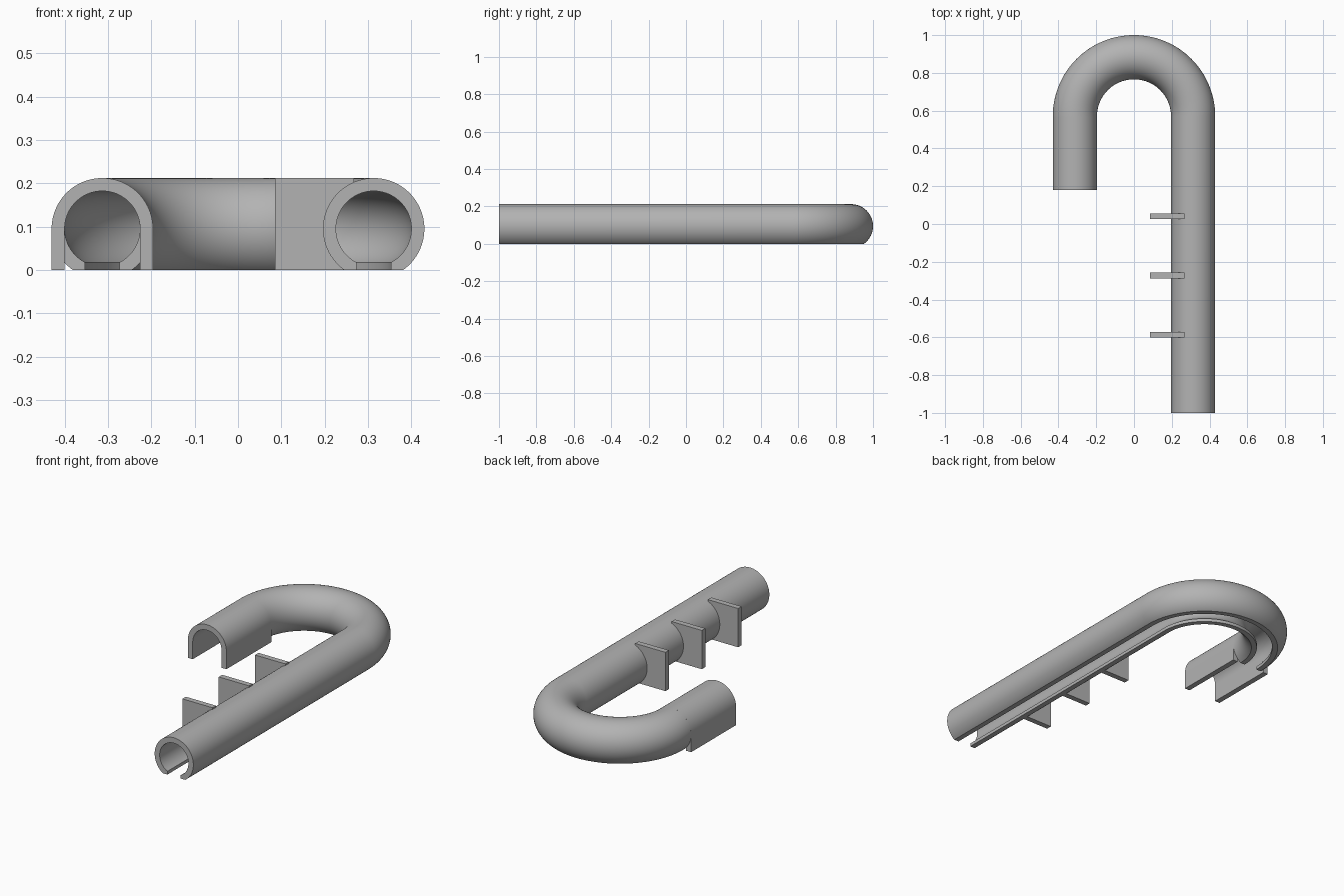
import bpy, bmesh
from math import sin, cos, pi, asin, sqrt
from mathutils import Vector

cube = bpy.data.objects.get("Cube")
if cube:
    bpy.data.objects.remove(cube, do_unlink=True)

R_OUT, R_IN = 0.117, 0.087      # tube radii
AXIS_Z = 0.095                  # height of tube centre line
SLOT = 0.04                     # half width of the bottom slot
BEND = 0.313                    # bend radius, also leg offset from centre
BEND_Y = 0.57                   # where the bend starts

grey = bpy.data.materials.new("plain grey")
grey.use_nodes = True
COLOUR = (0.45, 0.45, 0.45, 1)
grey.diffuse_color = COLOUR
grey.node_tree.nodes["Principled BSDF"].inputs["Base Color"].default_value = COLOUR


def arc(radius, start, end, steps):
    """Points (sideways, height) on a circle around the tube axis."""
    angles = [start + (end - start) * i / steps for i in range(steps + 1)]
    return [(radius * cos(a), AXIS_Z + radius * sin(a)) for a in angles]


def sweep(name, profile, frames):
    """Sweep a closed profile through (origin, sideways direction) frames."""
    bm = bmesh.new()
    rings = [[bm.verts.new(o + side * u + Vector((0, 0, z))) for u, z in profile]
             for o, side in frames]
    n = len(profile)
    for a, b in zip(rings, rings[1:]):
        for i in range(n):
            j = (i + 1) % n
            bm.faces.new((a[i], a[j], b[j], b[i]))
    bm.faces.new(rings[0])
    bm.faces.new(rings[-1][::-1])
    bmesh.ops.recalc_face_normals(bm, faces=bm.faces)
    mesh = bpy.data.meshes.new(name)
    bm.to_mesh(mesh)
    bm.free()
    mesh.materials.append(grey)
    obj = bpy.data.objects.new(name, mesh)
    bpy.context.collection.objects.link(obj)
    bpy.ops.object.select_all(action='DESELECT')
    obj.select_set(True)
    bpy.context.view_layer.objects.active = obj
    bpy.ops.object.shade_smooth_by_angle(angle=pi / 6)
    return obj


def straight(x, y0, y1):
    side = Vector((1, 0, 0))
    return [(Vector((x, y, 0)), side) for y in (y0, y1)]


# Hooked tube: round outside flattened on the ground, round bore, open slot below
flat = asin(AXIS_Z / R_OUT)
slot_angle = asin(sqrt(R_IN ** 2 - SLOT ** 2) / R_IN)
tube_profile = (arc(R_OUT, -flat, pi + flat, 64) + [(-SLOT, 0)]
                + arc(R_IN, pi + slot_angle, -slot_angle, 64) + [(SLOT, 0)])
path = [(Vector((BEND, -1, 0)), Vector((1, 0, 0)))]
for i in range(65):
    a = pi * i / 64
    out = Vector((cos(a), sin(a), 0))
    path.append((Vector((0, BEND_Y, 0)) + out * BEND, out))
sweep("hooked_tube", tube_profile, path)

# Arched mouth on the short leg, with straight walls down to the ground
arch_profile = ([(R_OUT, 0)] + arc(R_OUT, 0, pi, 48) + [(-R_OUT, 0), (-R_IN, 0)]
                + arc(R_IN, pi, 0, 48) + [(R_IN, 0)])
sweep("arched_mouth", arch_profile, straight(-BEND, 0.18, BEND_Y))

# Three flat fins on the inner side of the long leg, hollowed to fit the tube
R_FIT = R_OUT - 0.004
FIN_X, FIN_TOP_X = 0.085 - BEND, 0.268 - BEND
top_angle = pi - asin(sqrt(R_FIT ** 2 - FIN_TOP_X ** 2) / R_FIT)
fin_profile = ([(FIN_X, 0), (FIN_X, AXIS_Z + R_OUT), (FIN_TOP_X, AXIS_Z + R_OUT)]
               + arc(R_FIT, top_angle, pi + asin(AXIS_Z / R_FIT), 24))
for i in range(3):
    y = 0.041 - 0.314 * i
    sweep(f"fin_{i + 1}", fin_profile, straight(BEND, y - 0.015, y + 0.015))
